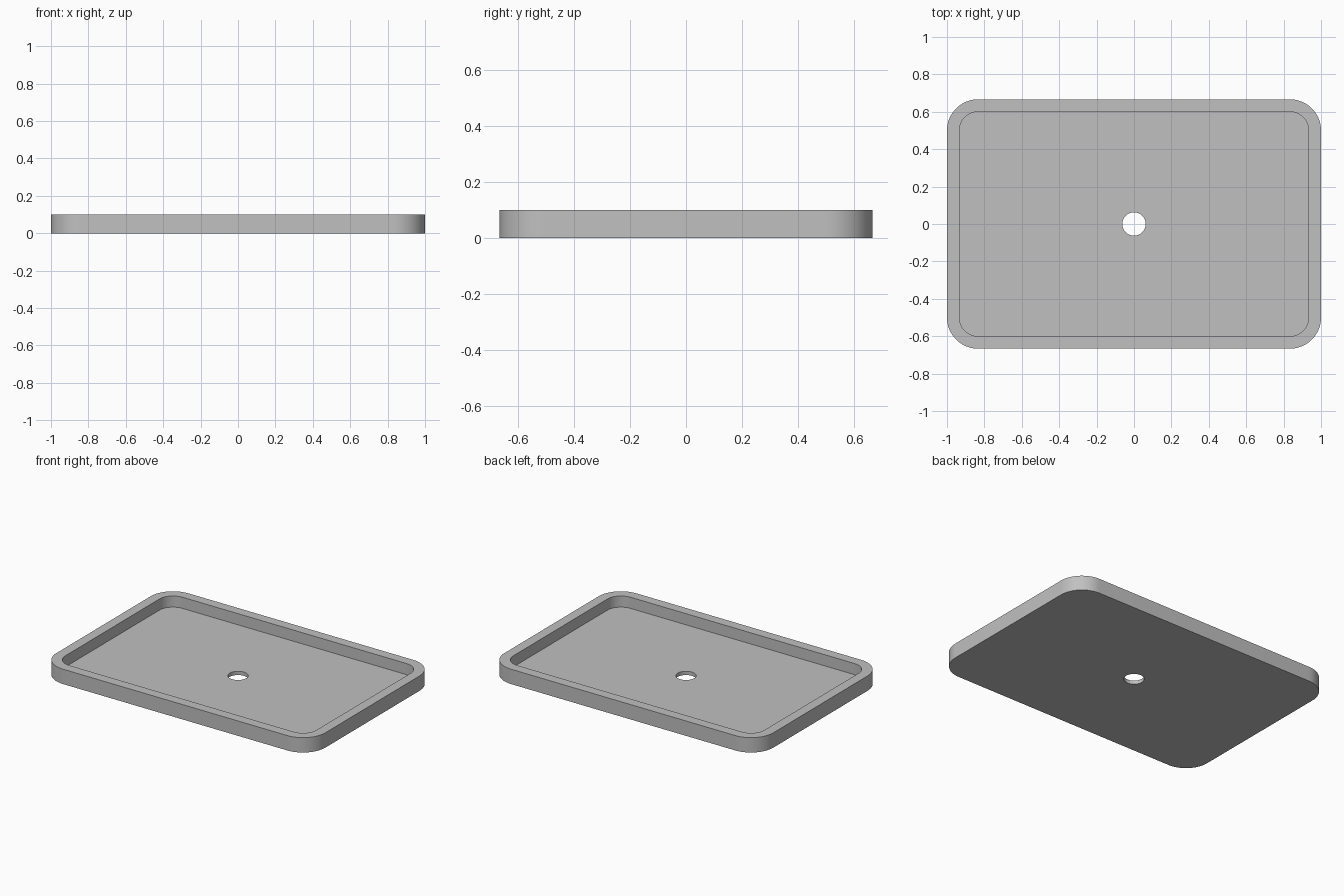
import bpy, bmesh, math

if "Cube" in bpy.data.objects:
    bpy.data.objects.remove(bpy.data.objects["Cube"])

HEIGHT, FLOOR = 0.1, 0.025
CORNER_X, CORNER_Y = 0.8333, 0.5   # centres of the corner arcs
R_OUT, R_IN, R_HOLE = 0.1667, 0.1, 0.0625
SEG = 16                           # segments per corner arc

grey = bpy.data.materials.new("grey")
grey.diffuse_color = (0.53, 0.53, 0.53, 1)
grey.use_nodes = True
grey.node_tree.nodes["Principled BSDF"].inputs["Base Color"].default_value = grey.diffuse_color

bm = bmesh.new()


def loop(radius, z, cx=CORNER_X, cy=CORNER_Y):
    """Rounded rectangle loop; a circle when cx and cy are zero."""
    verts = []
    for q, (sx, sy) in enumerate(((1, 1), (-1, 1), (-1, -1), (1, -1))):
        for i in range(SEG + 1):
            if cx == 0 and i == SEG:
                continue
            a = math.pi / 2 * (q + i / SEG)
            verts.append(bm.verts.new((sx * cx + radius * math.cos(a),
                                       sy * cy + radius * math.sin(a), z)))
    return verts


def edges(verts):
    n = len(verts)
    return [bm.edges.get((verts[i], verts[(i + 1) % n]))
            or bm.edges.new((verts[i], verts[(i + 1) % n])) for i in range(n)]


def bridge(a, b):
    n = len(a)
    for i in range(n):
        j = (i + 1) % n
        bm.faces.new((a[i], a[j], b[j], b[i]))


def plate_with_hole(outer, hole):
    bmesh.ops.triangle_fill(bm, use_beauty=True, edges=edges(outer) + edges(hole))


# Outer wall, flat rim and inner wall
base = loop(R_OUT, 0)
rim_out = loop(R_OUT, HEIGHT)
rim_in = loop(R_IN, HEIGHT)
floor_edge = loop(R_IN, FLOOR)
bridge(base, rim_out)
bridge(rim_out, rim_in)
bridge(rim_in, floor_edge)

# Drain hole through the floor
hole_top = loop(R_HOLE, FLOOR, 0, 0)
hole_bottom = loop(R_HOLE, 0, 0, 0)
bridge(hole_top, hole_bottom)

# Tray floor and underside
plate_with_hole(floor_edge, hole_top)
plate_with_hole(base, hole_bottom)

bmesh.ops.recalc_face_normals(bm, faces=bm.faces)
mesh = bpy.data.meshes.new("tray")
bm.to_mesh(mesh)
bm.free()
mesh.materials.append(grey)

tray = bpy.data.objects.new("tray", mesh)
bpy.context.collection.objects.link(tray)
bpy.context.view_layer.objects.active = tray
tray.select_set(True)
bpy.ops.object.shade_smooth_by_angle(angle=math.radians(30))
